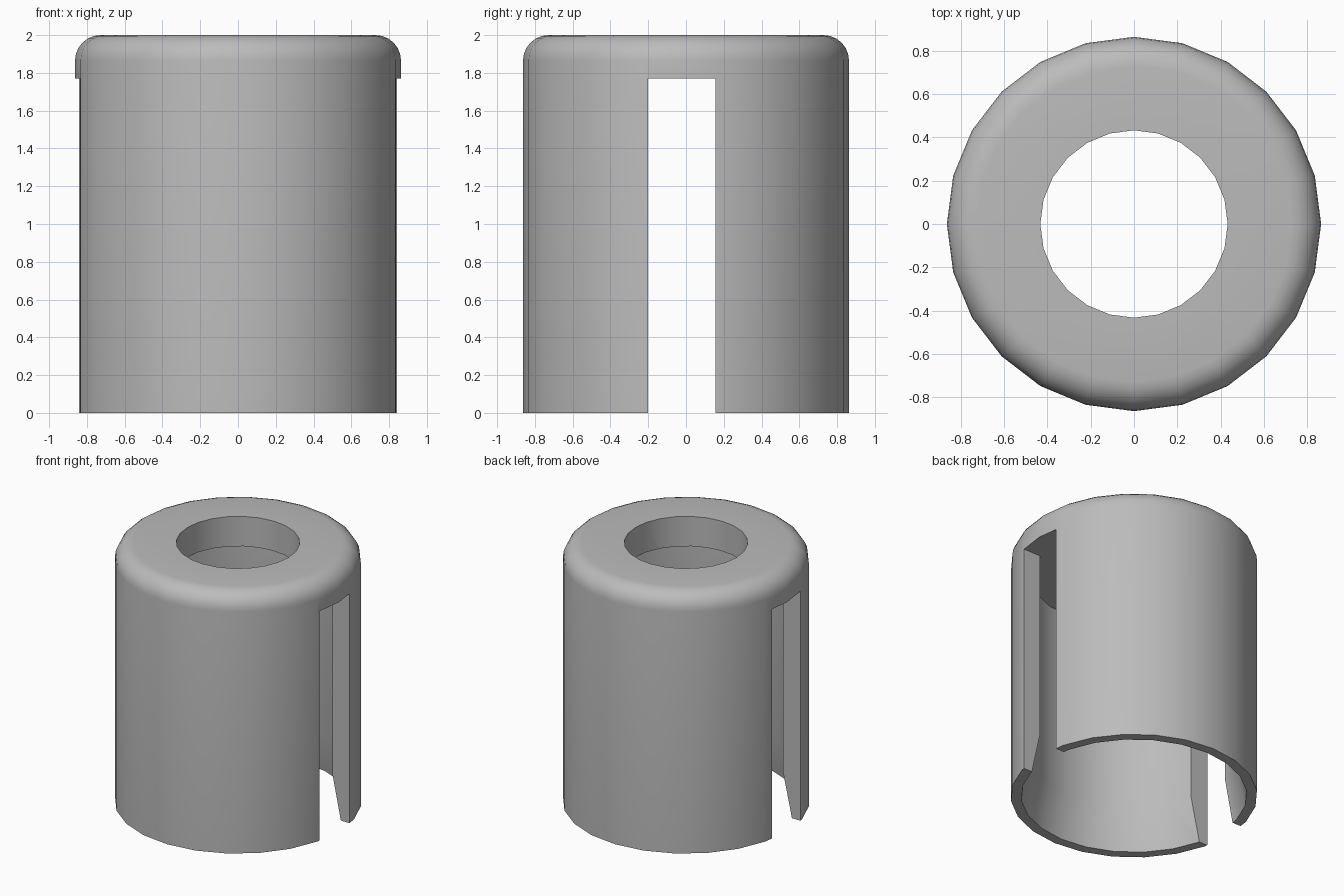
import bpy, bmesh, math

cube = bpy.data.objects.get("Cube")
if cube:
    bpy.data.objects.remove(cube, do_unlink=True)

SIDES = 24
OUTER, HOLE, HEIGHT, CEILING = 0.863, 0.432, 2.0, 1.77
FILLET, STEPS = 0.135, 6

grey = bpy.data.materials.new("plain grey")
grey.use_nodes = True
colour = (0.5, 0.5, 0.5, 1)
grey.diffuse_color = colour
grey.node_tree.nodes["Principled BSDF"].inputs["Base Color"].default_value = colour


def make_object(name, bm):
    bmesh.ops.recalc_face_normals(bm, faces=bm.faces)
    mesh = bpy.data.meshes.new(name)
    bm.to_mesh(mesh)
    bm.free()
    obj = bpy.data.objects.new(name, mesh)
    bpy.context.collection.objects.link(obj)
    mesh.materials.append(grey)
    return obj


# Closed radius/height section: hollow inside with a flared mouth, rounded shoulder
profile = [(HOLE, HEIGHT), (HOLE, CEILING), (0.72, CEILING), (0.72, 0.33),
           (0.79, 0), (OUTER, 0)]
for i in range(STEPS + 1):
    a = math.pi / 2 * i / STEPS
    profile.append((OUTER - FILLET + FILLET * math.cos(a),
                    HEIGHT - FILLET + FILLET * math.sin(a)))

# Turn the section around the vertical axis
bm = bmesh.new()
rings = []
for s in range(SIDES):
    t = 2 * math.pi * s / SIDES
    rings.append([bm.verts.new((r * math.cos(t), r * math.sin(t), z)) for r, z in profile])
count = len(profile)
for s in range(SIDES):
    a, b = rings[s], rings[(s + 1) % SIDES]
    for i in range(count):
        j = (i + 1) % count
        bm.faces.new((a[i], b[i], b[j], a[j]))
cap = make_object("slotted_cap", bm)

# Slot running through both side walls, open at the bottom
bm = bmesh.new()
bmesh.ops.create_cube(bm, size=1)
for v in bm.verts:
    v.co.x *= 3
    v.co.y = 0.155 if v.co.y > 0 else -0.2
    v.co.z = CEILING if v.co.z > 0 else -0.5
cutter = make_object("slot_cutter", bm)
cutter.hide_render = True

slot = cap.modifiers.new("slot", 'BOOLEAN')
slot.operation = 'DIFFERENCE'
slot.solver = 'EXACT'
slot.object = cutter
bpy.ops.object.select_all(action='DESELECT')
cap.select_set(True)
bpy.context.view_layer.objects.active = cap
bpy.ops.object.modifier_apply(modifier=slot.name)
bpy.data.objects.remove(cutter, do_unlink=True)

bpy.ops.object.shade_smooth_by_angle(angle=math.radians(30))
